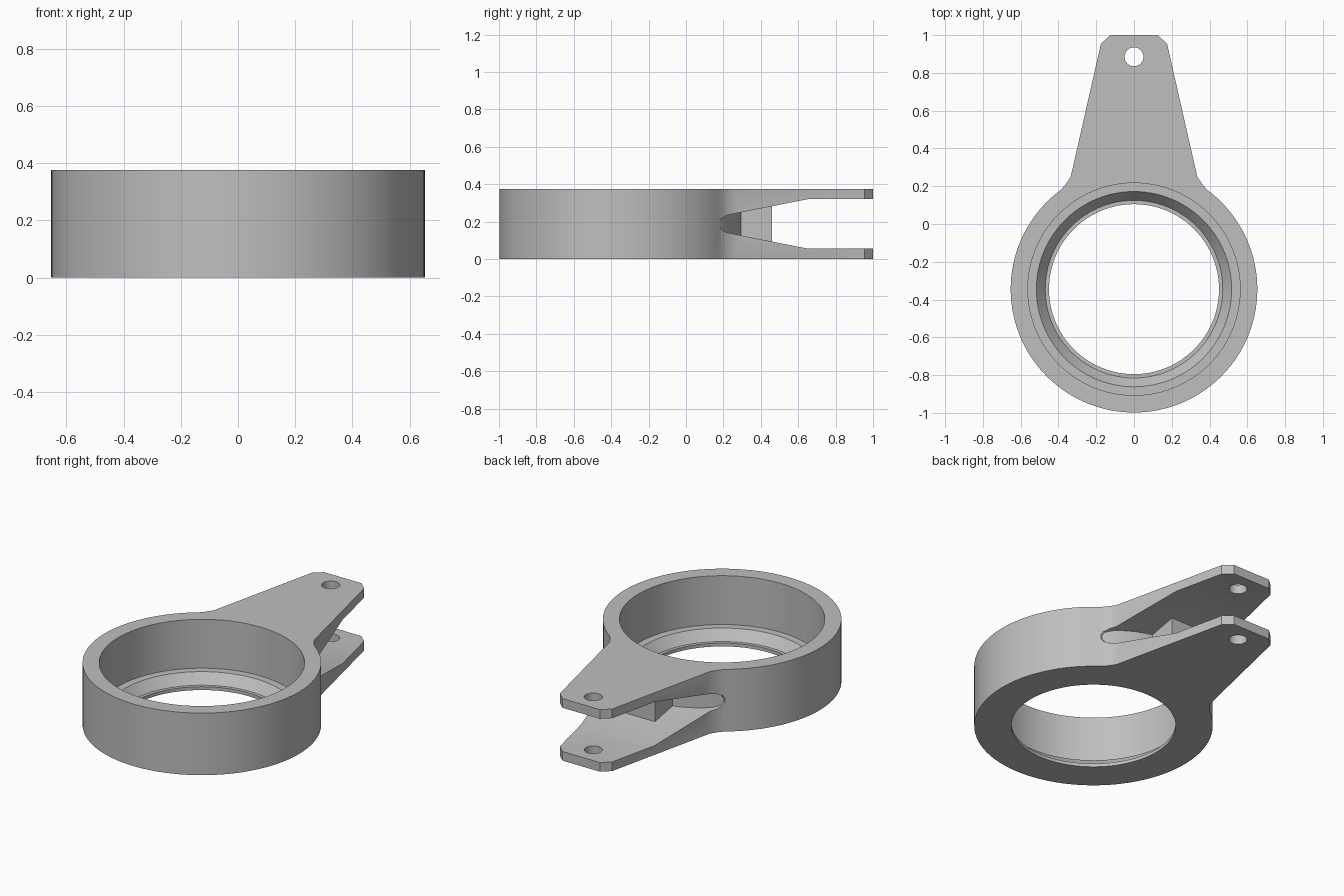
import bpy, bmesh, math
from mathutils import Vector

if "Cube" in bpy.data.objects:
    bpy.data.objects.remove(bpy.data.objects["Cube"], do_unlink=True)

CY, R, H = -0.345, 0.653, 0.375     # ring centre, outer radius, height
SEG = 96

metal = bpy.data.materials.new("plain_grey")
metal.use_nodes = True
grey = (0.52, 0.52, 0.52, 1)
metal.diffuse_color = grey
metal.node_tree.nodes["Principled BSDF"].inputs["Base Color"].default_value = grey


def prism(name, points, offset):
    """Close a planar outline and extrude it along offset."""
    bm = bmesh.new()
    face = bm.faces.new([bm.verts.new(p) for p in points])
    out = bmesh.ops.extrude_face_region(bm, geom=[face])["geom"]
    moved = [v for v in out if isinstance(v, bmesh.types.BMVert)]
    bmesh.ops.translate(bm, vec=Vector(offset), verts=moved)
    bmesh.ops.recalc_face_normals(bm, faces=bm.faces)
    return to_object(name, bm)


def to_object(name, bm):
    mesh = bpy.data.meshes.new(name)
    bm.to_mesh(mesh)
    bm.free()
    mesh.materials.append(metal)
    ob = bpy.data.objects.new(name, mesh)
    bpy.context.collection.objects.link(ob)
    return ob


def circle(cy, r, z, count=SEG):
    return [(r * math.cos(math.tau * i / count),
             cy + r * math.sin(math.tau * i / count), z) for i in range(count)]


def stack(name, rings):
    """Closed round solid through (radius, height) rings about the ring axis."""
    bm = bmesh.new()
    loops = [[bm.verts.new(p) for p in circle(CY, r, z)] for r, z in rings]
    for a, b in zip(loops, loops[1:]):
        for i in range(SEG):
            j = (i + 1) % SEG
            bm.faces.new((a[i], a[j], b[j], b[i]))
    bm.faces.new(loops[0])
    bm.faces.new(loops[-1])
    bmesh.ops.recalc_face_normals(bm, faces=bm.faces)
    return to_object(name, bm)


def cut(target, cutter):
    mod = target.modifiers.new("cut", "BOOLEAN")
    mod.operation, mod.solver, mod.object = "DIFFERENCE", "EXACT", cutter
    bpy.ops.object.select_all(action="DESELECT")
    bpy.context.view_layer.objects.active = target
    target.select_set(True)
    bpy.ops.object.modifier_apply(modifier=mod.name)
    bpy.data.objects.remove(cutter, do_unlink=True)


# Body outline: tapered arm on the right, round ring, mirrored arm on the left
arm = [(0.125, 1.0), (0.175, 0.955), (0.335, 0.25), (0.365, 0.205)]
start = math.atan2(0.18 - CY, 0.387)
sweep = math.pi + 2 * start
arc = [(R * math.cos(start - sweep * i / SEG), CY + R * math.sin(start - sweep * i / SEG))
       for i in range(SEG + 1)]
outline = arm + arc + [(-x, y) for x, y in reversed(arm)]
body = prism("clevis_ring", [(x, y, 0) for x, y in outline], (0, 0, H))

# Flared slot with a rounded root that splits the arm into two plates
upper = [(0.18, 0.012), (0.19, 0.03), (0.215, 0.045), (0.29, 0.061), (0.65, 0.132), (1.2, 0.132)]
profile = upper + [(y, -h) for y, h in reversed(upper)]
slot = prism("slot_cutter", [(-0.42, y, H / 2 + h) for y, h in profile], (0.84, 0, 0))
cut(slot, prism("ring_guard", circle(CY, R - 0.004, -0.1), (0, 0, H + 0.2)))
web = [(-0.115, 0.1, -0.1), (0.115, 0.1, -0.1), (0.115, 0.46, -0.1), (-0.115, 0.46, -0.1)]
cut(slot, prism("web_guard", web, (0, 0, H + 0.2)))
cut(body, slot)

# Stepped bore with a tapered seat and a thin bottom lip
cut(body, stack("bore_cutter", [(0.45, -0.1), (0.45, 0.02), (0.47, 0.02), (0.517, 0.08),
                                (0.562, 0.08), (0.562, H + 0.1)]))

# Pin hole through both plates
cut(body, prism("pin_cutter", circle(0.885, 0.05, -0.1, 32), (0, 0, H + 0.2)))

bpy.ops.object.select_all(action="DESELECT")
body.select_set(True)
bpy.context.view_layer.objects.active = body
bpy.ops.object.shade_smooth_by_angle(angle=math.radians(25))
